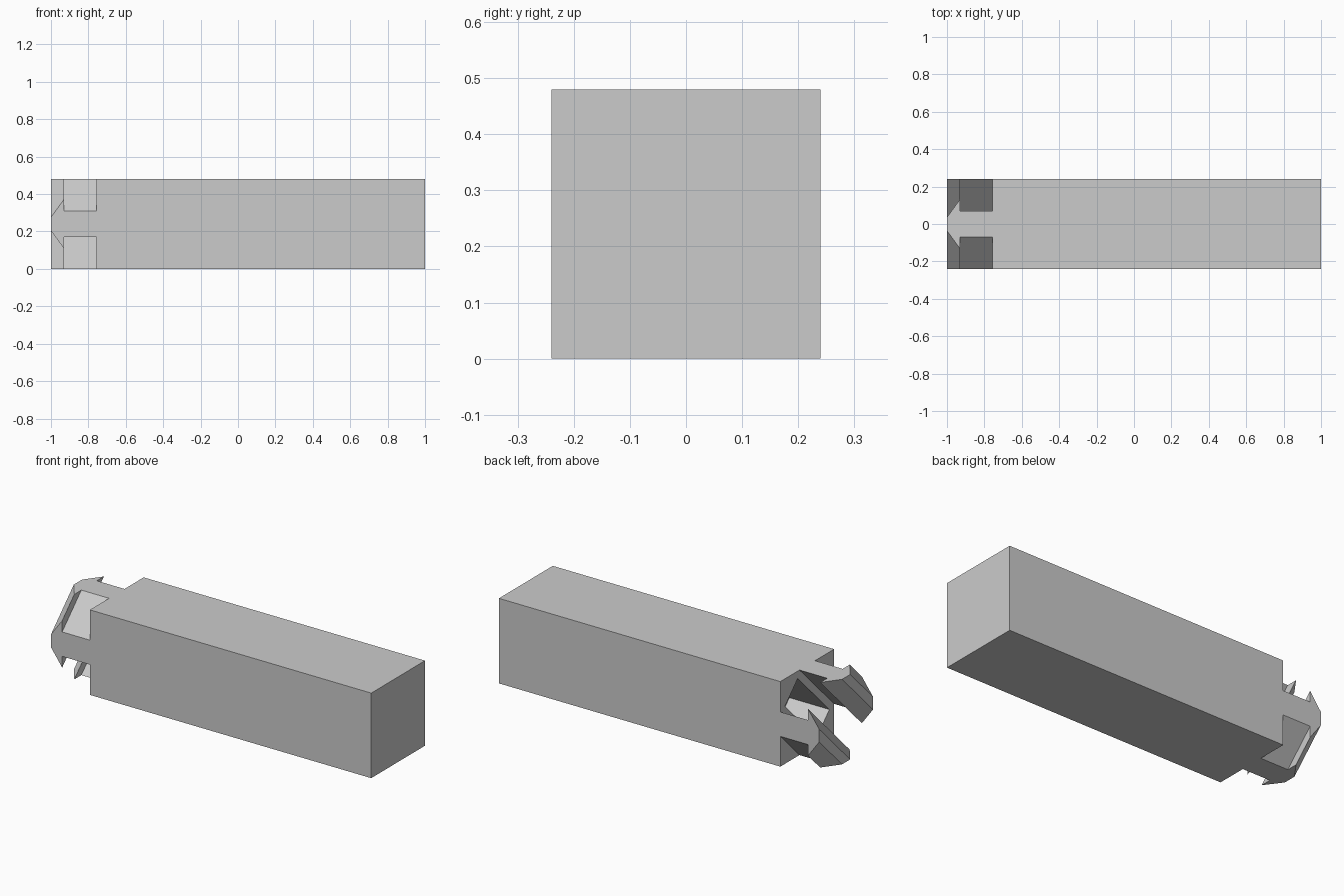
import bpy
import bmesh
from math import radians
from mathutils import Vector

HALF = 0.24          # half of the square section
SHOULDER = -0.757    # where the solid body ends and the prongs begin

old = bpy.data.objects.get("Cube")
if old:
    bpy.data.objects.remove(old, do_unlink=True)

# Single plain grey
grey = bpy.data.materials.new("plain_grey")
grey.use_nodes = True
grey.diffuse_color = (0.6, 0.6, 0.6, 1)
grey.node_tree.nodes["Principled BSDF"].inputs["Base Color"].default_value = (0.6, 0.6, 0.6, 1)


def make_object(name, bm):
    bmesh.ops.recalc_face_normals(bm, faces=bm.faces)
    mesh = bpy.data.meshes.new(name)
    bm.to_mesh(mesh)
    bm.free()
    mesh.materials.append(grey)
    obj = bpy.data.objects.new(name, mesh)
    bpy.context.collection.objects.link(obj)
    return obj


def box(name, x0, x1, wide, high):
    bm = bmesh.new()
    bmesh.ops.create_cube(bm, size=1)
    for v in bm.verts:
        v.co = ((x0 + x1) / 2 + v.co.x * (x1 - x0), v.co.y * wide, v.co.z * high)
    obj = make_object(name, bm)
    obj.location.z = HALF
    return obj


# Square bar with a diagonal pocket sunk in its jointed end
body = box("body", SHOULDER, 1, 2 * HALF, 2 * HALF)
cutter = box("pocket_cutter", SHOULDER - 0.1, SHOULDER + 0.25, 0.16, 0.40)
cutter.rotation_euler.x = radians(-45)
cutter.hide_render = True
cut = body.modifiers.new("pocket", 'BOOLEAN')
cut.operation = 'DIFFERENCE'
cut.solver = 'EXACT'
cut.object = cutter
bpy.context.view_layer.objects.active = body
bpy.ops.object.modifier_apply(modifier=cut.name)
bpy.data.objects.remove(cutter, do_unlink=True)

# Arrow-headed outline: x along the bar, half width across the prong
outline = [(SHOULDER, 0.069), (-0.93, 0.069), (-0.93, 0.132), (-1, 0.036)]
outline += [(x, -w) for x, w in reversed(outline)]


def prong(name, side):
    """Arrow outline swept along the section's diagonal, trimmed to the bar."""
    bm = bmesh.new()
    # a point on the mid height line slides to y - z = offset along the diagonal
    start = [bm.verts.new((x, (w - HALF) / 2 - 0.5, -(w - HALF) / 2 - 0.5)) for x, w in outline]
    face = bm.faces.new(start)
    swept = bmesh.ops.extrude_face_region(bm, geom=[face])["geom"]
    verts = [g for g in swept if isinstance(g, bmesh.types.BMVert)]
    bmesh.ops.translate(bm, verts=verts, vec=(0, 1, 1))
    for point, normal in (((0, 0, HALF), (0, 0, 1)), ((0, -HALF, 0), (0, -1, 0))):
        res = bmesh.ops.bisect_plane(
            bm, geom=bm.verts[:] + bm.edges[:] + bm.faces[:],
            plane_co=Vector(point), plane_no=Vector(normal), clear_outer=True)
        rim = [g for g in res["geom_cut"] if isinstance(g, bmesh.types.BMEdge)]
        bmesh.ops.edgeloop_fill(bm, edges=rim)
    for v in bm.verts:
        v.co = (v.co.x, side * v.co.y, side * v.co.z + HALF)
    return make_object(name, bm)


# The second prong is the first turned half round the bar's axis
prong("upper_front_prong", 1)
prong("lower_back_prong", -1)
